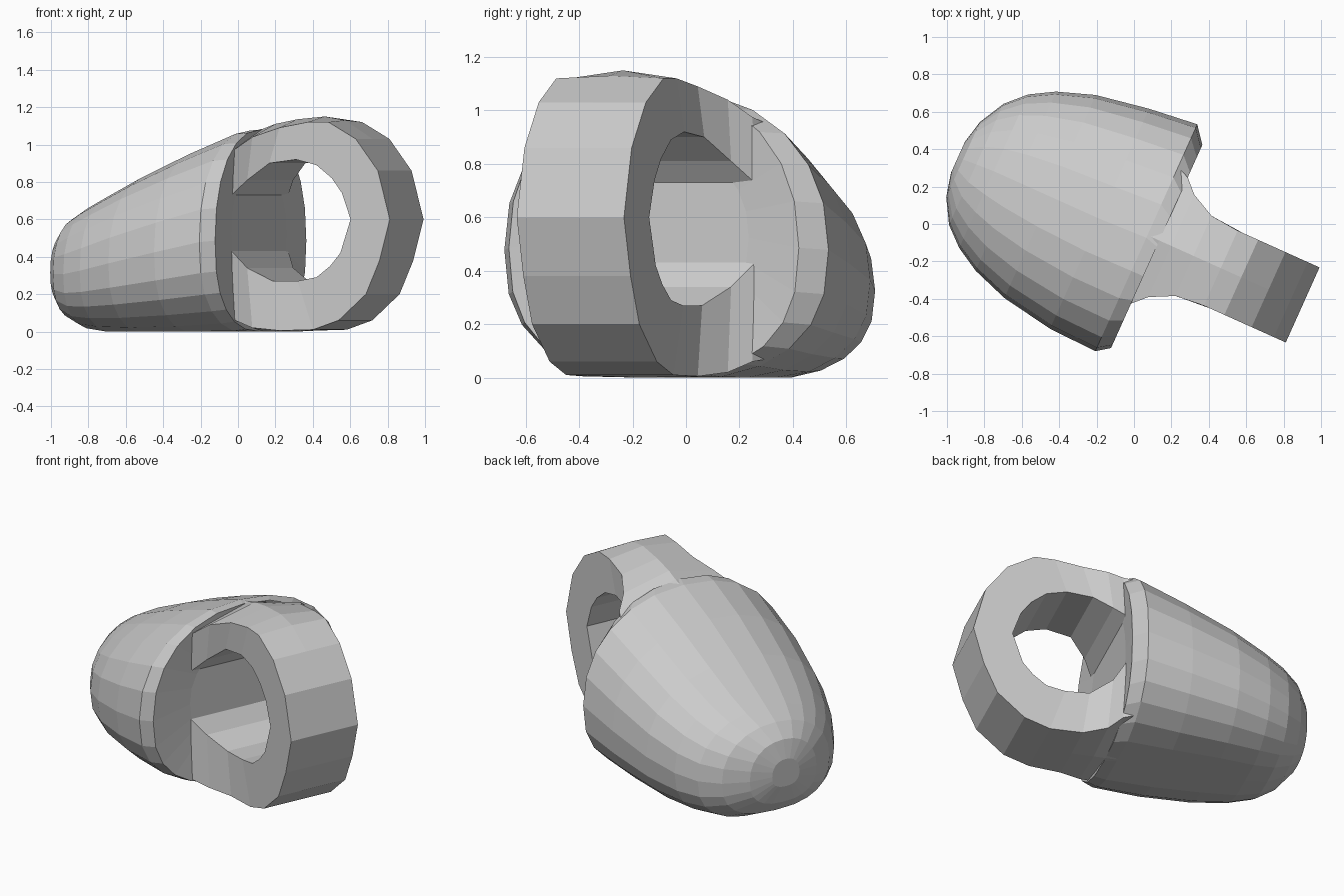
import bpy, bmesh
from math import cos, sin, pi, copysign
from mathutils import Vector

# Everything is built along a slanted axis: u runs along the body, v across it
U, V = Vector((0.912, -0.41, 0)), Vector((0.41, 0.912, 0))


def place(u, v, z):
    return U * u + V * v + Vector((0, 0, max(z, 0)))


def loft(name, rings):
    """Skin a list of closed rings of equal length and cap both ends."""
    bm = bmesh.new()
    rows = [[bm.verts.new(place(*p)) for p in ring] for ring in rings]
    n = len(rows[0])
    for a, b in zip(rows, rows[1:]):
        for i in range(n):
            j = (i + 1) % n
            bm.faces.new((a[i], a[j], b[j], b[i]))
    for row in (rows[0], rows[-1]):
        bm.faces.new(row)
    bmesh.ops.recalc_face_normals(bm, faces=bm.faces)
    mesh = bpy.data.meshes.new(name)
    bm.to_mesh(mesh)
    bm.free()
    obj = bpy.data.objects.new(name, mesh)
    bpy.context.collection.objects.link(obj)
    return obj


def section(u, half, cv, zb, zt, n=24):
    """Rounded cross-section of the body at u, widest below mid height."""
    pts = []
    zc = zb + (zt - zb) * 0.45
    for i in range(n):
        c, s = cos(2 * pi * i / n), sin(2 * pi * i / n)
        k = 2 / 2.2 if s > 0 else 2 / 2.5
        v = cv + half * copysign(abs(c) ** k, c)
        z = zc + (zt - zc if s > 0 else zc - zb) * copysign(abs(s) ** k, s)
        pts.append((u, v, z))
    return pts


# Body: bullet form with a flat underside and a dished open end
# (u, half width, v centre, bottom z, top z)
body = [
    (-1.005, 0.09, -0.06, 0.25, 0.42),
    (-0.975, 0.22, -0.06, 0.14, 0.53),
    (-0.90, 0.355, -0.055, 0.06, 0.61),
    (-0.80, 0.45, -0.05, 0.01, 0.67),
    (-0.67, 0.525, -0.05, -0.01, 0.735),
    (-0.47, 0.595, -0.05, -0.02, 0.835),
    (-0.18, 0.645, -0.05, -0.02, 0.965),
    (0.09, 0.665, -0.04, -0.01, 1.075),
    (0.16, 0.595, -0.06, 0.0, 1.08),
    (0.14, 0.36, -0.04, 0.25, 0.86),
]
loft("body", [section(*s) for s in body])

# Loop: thick upright band that flares where it joins the body
# (outer u, outer mid z, outer edge z, inner u, inner z, half width)
band = [
    (0.09, 1.07, 0.95, 0.08, 0.70, 0.40),
    (0.16, 1.085, 0.975, 0.14, 0.73, 0.37),
    (0.23, 1.11, 1.04, 0.20, 0.81, 0.30),
    (0.36, 1.135, 1.09, 0.30, 0.90, 0.235),
    (0.52, 1.15, 1.12, 0.45, 0.92, 0.22),
    (0.64, 1.13, 1.12, 0.57, 0.89, 0.22),
    (0.80, 1.03, 1.03, 0.66, 0.82, 0.22),
    (0.93, 0.86, 0.86, 0.72, 0.74, 0.22),
    (1.00, 0.60, 0.60, 0.77, 0.60, 0.22),
    (0.94, 0.38, 0.38, 0.71, 0.42, 0.22),
    (0.86, 0.20, 0.20, 0.65, 0.35, 0.22),
    (0.70, 0.06, 0.06, 0.57, 0.29, 0.22),
    (0.55, 0.01, 0.01, 0.46, 0.27, 0.22),
    (0.36, 0.00, 0.005, 0.32, 0.27, 0.235),
    (0.23, 0.00, 0.02, 0.20, 0.34, 0.30),
    (0.16, 0.00, 0.06, 0.14, 0.43, 0.37),
    (0.09, 0.00, 0.07, 0.08, 0.46, 0.40),
]
mid = -0.025
loft("loop", [[(ou, mid - w, ze), (ou, mid, zm), (ou, mid + w, ze),
               (iu, mid + w, iz), (iu, mid, iz), (iu, mid - w, iz)]
              for ou, zm, ze, iu, iz, w in band])
